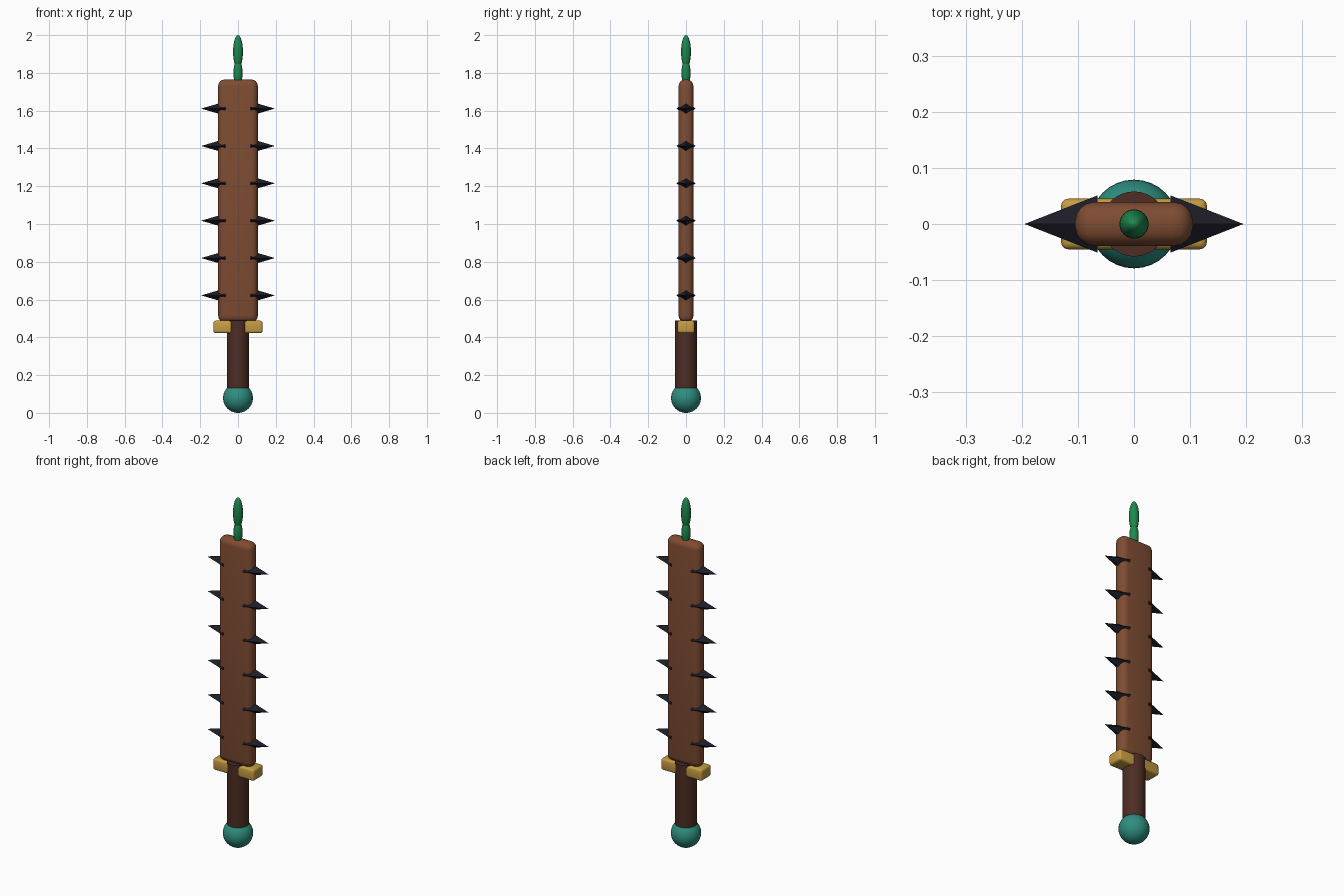
import bpy, math

if "Cube" in bpy.data.objects:
    bpy.data.objects.remove(bpy.data.objects["Cube"])


def material(name, rgb):
    m = bpy.data.materials.new(name)
    m.diffuse_color = (*rgb, 1)
    m.use_nodes = True
    m.node_tree.nodes["Principled BSDF"].inputs["Base Color"].default_value = m.diffuse_color
    return m


WOOD = material("brown wood", (0.21, 0.072, 0.032))
GRIP = material("dark grip", (0.075, 0.026, 0.017))
GOLD = material("gold", (0.56, 0.33, 0.055))
TEAL = material("teal", (0.027, 0.27, 0.21))
GREEN = material("green", (0.012, 0.25, 0.075))
BLACK = material("obsidian", (0.012, 0.012, 0.021))


def finish(name, mat, scale=None, smooth=True):
    ob = bpy.context.object
    ob.name = name
    ob.data.materials.append(mat)
    if scale:
        ob.scale = scale
    bpy.ops.object.transform_apply(location=False, rotation=True, scale=True)
    if smooth:
        bpy.ops.object.shade_smooth_by_angle(angle=math.radians(35))
    return ob


def box(name, mat, size, z, bevel, segments):
    bpy.ops.mesh.primitive_cube_add(size=1, location=(0, 0, z))
    ob = finish(name, mat, size, smooth=False)
    mod = ob.modifiers.new("bevel", 'BEVEL')
    mod.width, mod.segments = bevel, segments
    bpy.ops.object.modifier_apply(modifier=mod.name)
    bpy.ops.object.shade_smooth_by_angle(angle=math.radians(35))


def ellipsoid(name, mat, z, r, rz):
    bpy.ops.mesh.primitive_uv_sphere_add(segments=32, ring_count=20, radius=1, location=(0, 0, z))
    finish(name, mat, (r, r, rz))


# pommel and grip
ellipsoid("pommel", TEAL, 0.079, 0.079, 0.079)
bpy.ops.mesh.primitive_cylinder_add(vertices=32, radius=0.058, depth=0.38, location=(0, 0, 0.30))
finish("grip", GRIP)

# guard and paddle-shaped blade
box("guard", GOLD, (0.26, 0.09, 0.066), 0.455, 0.012, 3)
box("blade", WOOD, (0.21, 0.078, 1.285), 1.1225, 0.034, 4)

# four-sided spikes along both edges
for side, label in ((1, "right"), (-1, "left")):
    for i in range(6):
        bpy.ops.mesh.primitive_cone_add(vertices=4, radius1=1, radius2=0, depth=0.13,
                                        location=(side * 0.13, 0, 0.622 + i * 0.1978))
        ob = bpy.context.object
        # local x becomes vertical, local y stays sideways
        ob.rotation_euler = (0, side * math.pi / 2, 0)
        finish(f"spike_{label}_{i + 1}", BLACK, (0.038, 0.051, 1), smooth=False)

# green finial made of two long beads
ellipsoid("finial_lower", GREEN, 1.80, 0.024, 0.07)
ellipsoid("finial_upper", GREEN, 1.912, 0.026, 0.088)
